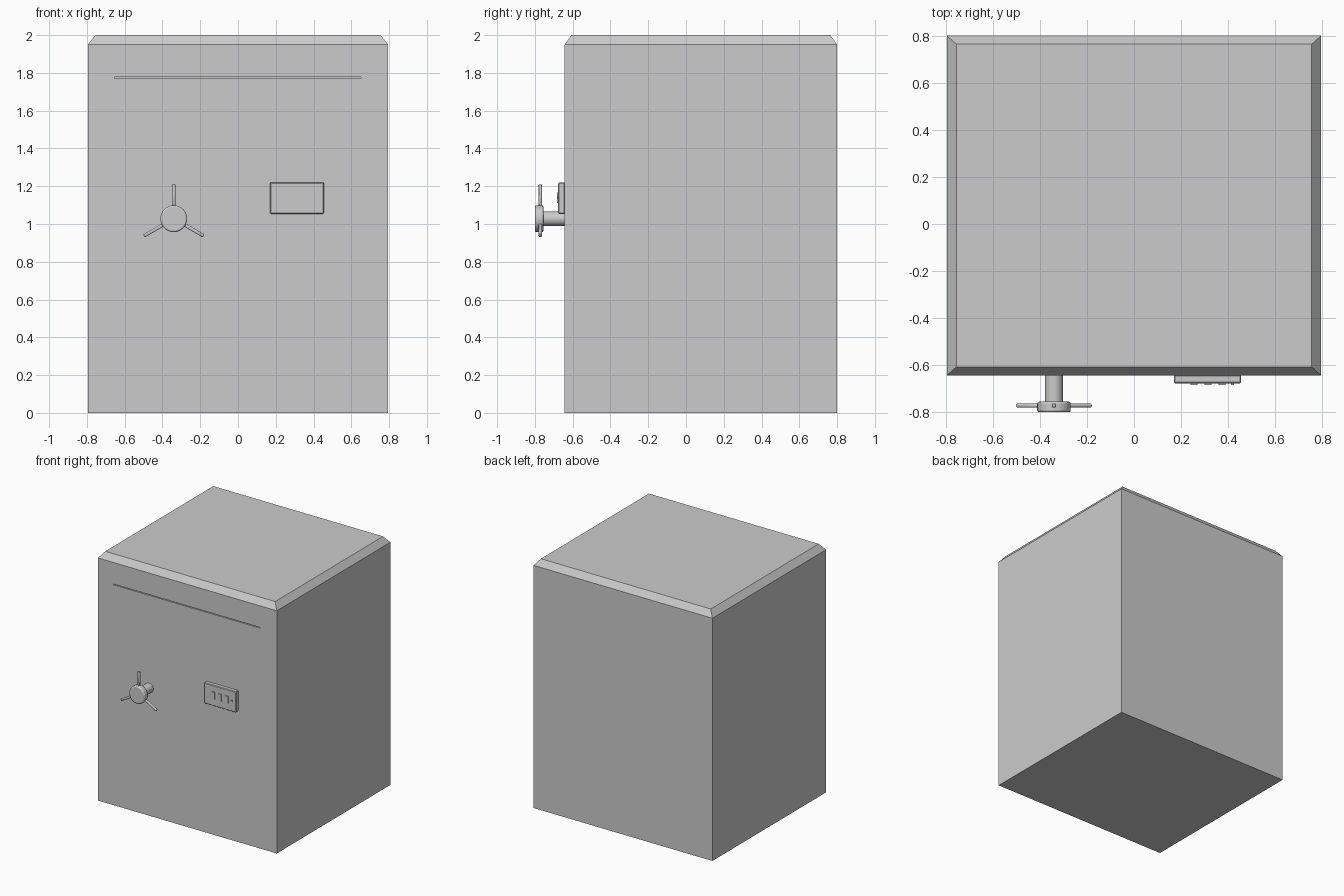
import bpy, bmesh
from math import pi, radians
from mathutils import Matrix, Vector

if "Cube" in bpy.data.objects:
    bpy.data.objects.remove(bpy.data.objects["Cube"])


def finish(bm, name):
    bmesh.ops.recalc_face_normals(bm, faces=bm.faces)
    mesh = bpy.data.meshes.new(name)
    bm.to_mesh(mesh)
    bm.free()
    obj = bpy.data.objects.new(name, mesh)
    bpy.context.collection.objects.link(obj)
    return obj


def bevel(obj, width, segments=1):
    m = obj.modifiers.new("bevel", 'BEVEL')
    m.width, m.segments, m.limit_method = width, segments, 'ANGLE'


def smooth(obj):
    bpy.ops.object.select_all(action='DESELECT')
    obj.select_set(True)
    bpy.context.view_layer.objects.active = obj
    bpy.ops.object.shade_smooth_by_angle(angle=radians(35))


def box(name, lo, hi):
    lo, hi = Vector(lo), Vector(hi)
    bm = bmesh.new()
    bmesh.ops.create_cube(bm, size=1)
    bmesh.ops.scale(bm, vec=hi - lo, verts=bm.verts)
    bmesh.ops.translate(bm, vec=(lo + hi) / 2, verts=bm.verts)
    return finish(bm, name)


def rod(name, matrix, radius, length, sides=32):
    bm = bmesh.new()
    bmesh.ops.create_cone(bm, cap_ends=True, segments=sides, radius1=radius,
                          radius2=radius, depth=length, matrix=matrix)
    obj = finish(bm, name)
    smooth(obj)
    return obj


# Body: a box topped by a chamfered rim
bm = bmesh.new()
rings = []
for inset, z in ((0, 0), (0, 1.95), (0.04, 2.0)):
    x0, x1, y0, y1 = -0.795 + inset, 0.795 - inset, -0.643 + inset * 0.9, 0.8 - inset * 0.9
    rings.append([bm.verts.new((x, y, z)) for x, y in ((x0, y0), (x1, y0), (x1, y1), (x0, y1))])
bm.faces.new(rings[0])
bm.faces.new(rings[-1])
for a, b in zip(rings, rings[1:]):
    for i in range(4):
        j = (i + 1) % 4
        bm.faces.new((a[i], a[j], b[j], b[i]))
body = finish(bm, "safe_body")

# Thin slot across the front
cutter = box("slot_cutter", (-0.655, -0.7, 1.771), (0.65, -0.63, 1.777))
cutter.hide_render = True
cutter.hide_set(True)
cut = body.modifiers.new("slot", 'BOOLEAN')
cut.object, cut.operation, cut.solver = cutter, 'DIFFERENCE', 'EXACT'

# Handle: shaft, hub and three spokes
cx, cz = -0.34, 1.028
face_front = Matrix.Rotation(pi / 2, 4, 'X')
rod("handle_shaft", Matrix.Translation((cx, -0.7, cz)) @ face_front, 0.038, 0.12)
hub = rod("handle_hub", Matrix.Translation((cx, -0.777, cz)) @ face_front, 0.071, 0.045)
bevel(hub, 0.008, 2)
for i in range(3):
    m = (Matrix.Translation((cx, -0.771, cz)) @ Matrix.Rotation(i * 2 * pi / 3, 4, 'Y')
         @ Matrix.Translation((0, 0, 0.12)))
    spoke = rod(f"handle_spoke_{i + 1}", m, 0.0095, 0.124, 12)
    bevel(spoke, 0.003)

# Keypad: plate, three buttons and a small indicator
plate = box("keypad_plate", (0.17, -0.677, 1.053), (0.455, -0.64, 1.22))
bevel(plate, 0.005)
for i, x in enumerate((0.24, 0.30, 0.36)):
    box(f"keypad_button_{i + 1}", (x, -0.684, 1.11), (x + 0.029, -0.67, 1.168))
box("keypad_indicator", (0.411, -0.684, 1.132), (0.424, -0.67, 1.145))
